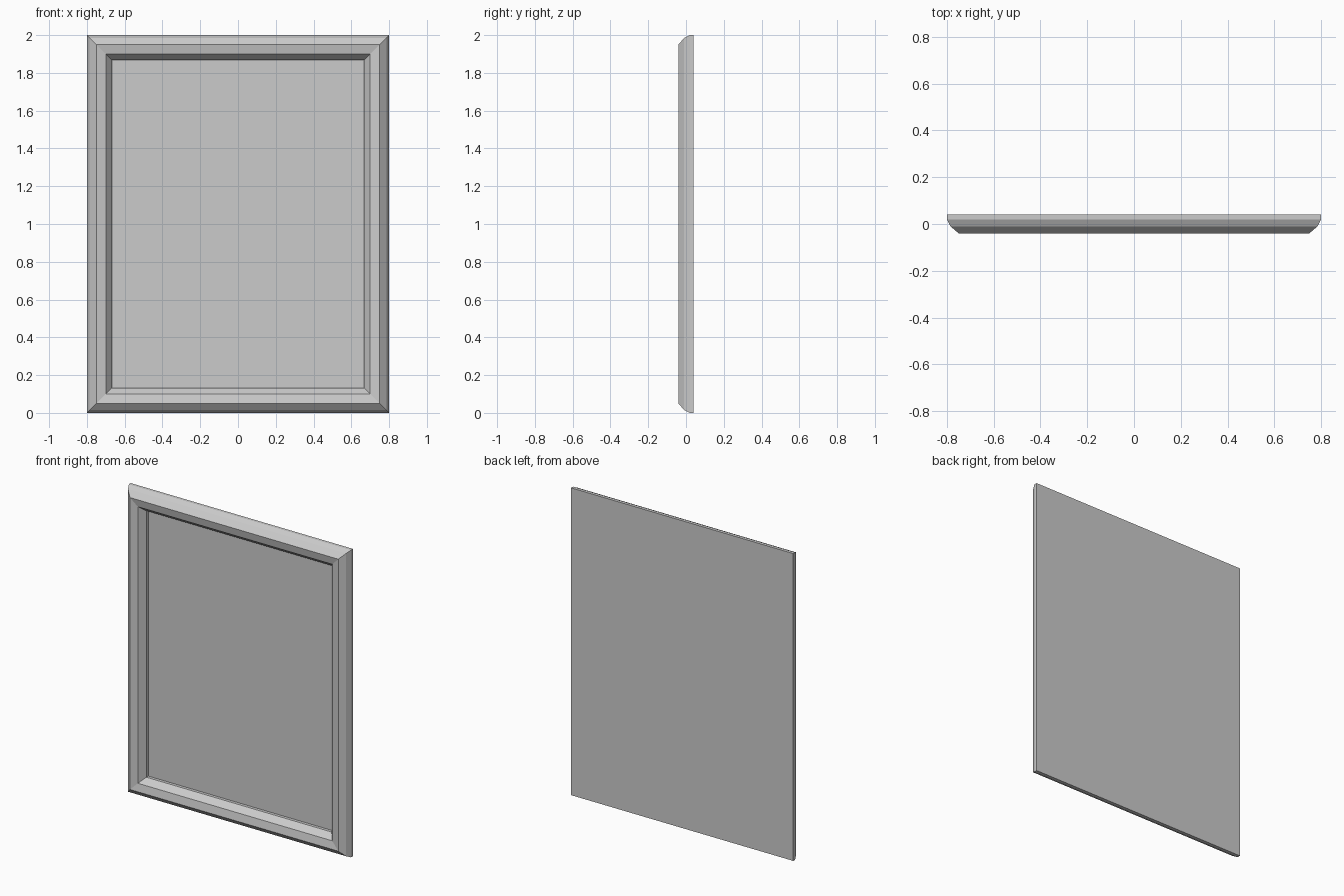
import bpy, bmesh

if "Cube" in bpy.data.objects:
    bpy.data.objects.remove(bpy.data.objects["Cube"])

HALF_W, HEIGHT = 0.8, 2.0

# moulding section: (inset from outer edge, y), from the back edge in to the panel
PROFILE = [(0.0, 0.04), (0.0, 0.02), (0.015, -0.01), (0.05, -0.04),
           (0.10, -0.03), (0.133, 0.01), (0.133, 0.03)]


def ring(bm, inset, y):
    w = HALF_W - inset
    lo, hi = inset, HEIGHT - inset
    return [bm.verts.new((x, y, z)) for x, z in ((-w, lo), (w, lo), (w, hi), (-w, hi))]


bm = bmesh.new()
rings = [ring(bm, inset, y) for inset, y in PROFILE]

# mitred moulding faces
for a, b in zip(rings, rings[1:]):
    for i in range(4):
        j = (i + 1) % 4
        bm.faces.new((a[i], a[j], b[j], b[i]))

# recessed front panel and flat back
bm.faces.new(rings[-1])
bm.faces.new(rings[0][::-1])
bmesh.ops.recalc_face_normals(bm, faces=bm.faces)

mesh = bpy.data.meshes.new("framed_panel")
bm.to_mesh(mesh)
bm.free()
bpy.context.collection.objects.link(bpy.data.objects.new("framed_panel", mesh))
